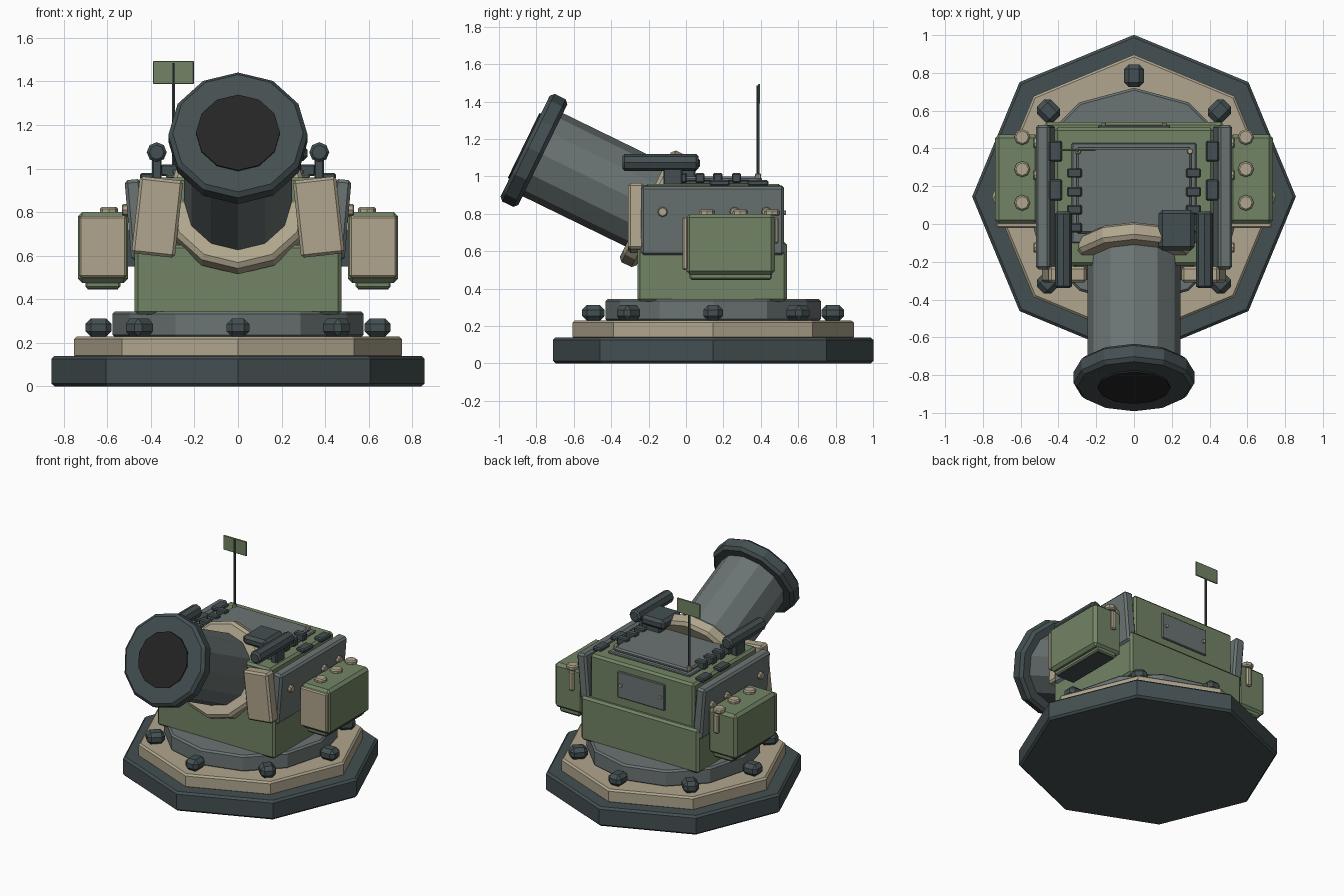
import bpy, math
from mathutils import Vector

if "Cube" in bpy.data.objects:
    bpy.data.objects.remove(bpy.data.objects["Cube"])


def srgb(r, g, b):
    f = lambda c: (c / 255 / 12.92) if c < 10 else ((c / 255 + 0.055) / 1.055) ** 2.4
    return (f(r), f(g), f(b), 1)


def material(name, rgb):
    m = bpy.data.materials.new(name)
    m.diffuse_color = srgb(*rgb)
    m.use_nodes = True
    m.node_tree.nodes["Principled BSDF"].inputs["Base Color"].default_value = m.diffuse_color
    return m


GREEN = material("olive_green", (114, 132, 101))
BEIGE = material("sand_beige", (176, 166, 142))
GREY = material("steel_grey", (106, 116, 115))
DARK = material("dark_slate", (68, 79, 81))
BLACK = material("bore_black", (37, 37, 37))


def finish(name, mat, bevel):
    o = bpy.context.object
    o.name = name
    o.data.materials.append(mat)
    if bevel:
        b = o.modifiers.new("bevel", "BEVEL")
        b.width = bevel
        b.segments = 1
        b.limit_method = "ANGLE"
        b.angle_limit = math.radians(50)
    return o


def box(name, mat, lo, hi, bevel=0.012, rot=(0, 0, 0)):
    """Bevelled box given by two opposite corners."""
    lo, hi = Vector(lo), Vector(hi)
    bpy.ops.mesh.primitive_cube_add(size=1, location=(lo + hi) / 2, rotation=rot)
    o = bpy.context.object
    for v in o.data.vertices:
        v.co = v.co * (hi - lo)
    return finish(name, mat, bevel)


def cyl(name, mat, loc, r, depth, sides=8, rot=(0, 0, 0), bevel=0.012):
    bpy.ops.mesh.primitive_cylinder_add(vertices=sides, radius=r, depth=depth,
                                        location=loc, rotation=rot)
    return finish(name, mat, bevel)


def sided_box(name, mat, s, lo, hi, bevel=0.012, rot=(0, 0, 0)):
    """Box mirrored to side s (+1 or -1)."""
    x = sorted((s * lo[0], s * hi[0]))
    return box(name, mat, (x[0], *lo[1:]), (x[1], *hi[1:]), bevel, rot)


# Stepped base
CY = 0.145
cyl("base_plate", DARK, (0, CY, 0.07), 0.857, 0.14, 8, bevel=0)
b = bpy.context.object.modifiers.new("bevel", "BEVEL")
b.width, b.segments, b.angle_limit = 0.014, 1, math.radians(50)
cyl("base_step", BEIGE, (0, CY, 0.18), 0.752, 0.10, 8)
cyl("turntable", GREY, (0, CY, 0.285), 0.576, 0.12, 12)

# Ring of base bolts
for i in range(8):
    a = i * math.pi / 4
    c = Vector((0.64 * math.sin(a), CY + 0.64 * math.cos(a), 0.27))
    box("base_bolt", DARK, c - Vector((0.052, 0.06, 0.042)),
        c + Vector((0.052, 0.06, 0.042)), 0.025, (0, 0, -a))

# Turret body
box("lower_body", GREEN, (-0.475, -0.26, 0.33), (0.475, 0.54, 0.65), 0.015)
box("upper_body", GREEN, (-0.42, -0.22, 0.60), (0.42, 0.51, 0.96), 0.015)
box("roof_base", GREY, (-0.33, -0.10, 0.955), (0.33, 0.43, 0.975), 0.006)
box("roof_hatch", GREY, (-0.305, -0.05, 0.97), (0.305, 0.405, 1.0), 0.01)
box("back_panel", GREY, (-0.19, 0.50, 0.71), (0.19, 0.522, 0.90), 0.005)
for s in (-1, 1):
    cyl("panel_rivet", BEIGE, (s * 0.16, 0.525, 0.805), 0.012, 0.02, 8,
        (math.pi / 2, 0, 0), 0)

# Parts on both sides
for s in (-1, 1):
    sided_box("side_plate", GREY, s, (0.43, -0.24, 0.58), (0.505, 0.525, 0.95),
              0.014, (0, s * math.radians(5), 0))
    sided_box("front_plate", BEIGE, s, (0.27, -0.31, 0.60), (0.47, -0.225, 0.955),
              0.013, (0, -s * math.radians(6.3), 0))
    for y in (-0.125, 0.26, 0.43):
        cyl("plate_bolt", BEIGE, (s * 0.515, y, 0.81), 0.027, 0.035, 8,
            (0, math.pi / 2, 0), 0.005)
    # Roof pads and clips
    for y in (0.385, 0.18):
        sided_box("roof_pad", DARK, s, (0.38, y - 0.055, 0.95), (0.45, y + 0.055, 0.98), 0.008)
    for y in (0.27, 0.17, 0.075, -0.02):
        sided_box("roof_clip", DARK, s, (0.275, y - 0.025, 0.965), (0.355, y + 0.025, 1.018), 0.007)
    # Smoke tube on its bracket
    cyl("side_tube", DARK, (s * 0.373, -0.137, 1.075), 0.046, 0.405, 8,
        (math.pi / 2, 0, 0), 0.012)
    sided_box("tube_bracket", DARK, s, (0.35, -0.12, 0.95), (0.395, -0.02, 1.05), 0.006)
    # Storage box
    sided_box("storage_box", GREEN, s, (0.505, 0.0, 0.475), (0.735, 0.475, 0.80), 0.02)
    sided_box("storage_front", BEIGE, s, (0.512, -0.02, 0.50), (0.728, 0.01, 0.782), 0.008)
    sided_box("storage_foot", GREEN, s, (0.54, 0.02, 0.45), (0.70, 0.46, 0.49), 0.008)
    sided_box("storage_underside", DARK, s, (0.55, 0.03, 0.445), (0.69, 0.45, 0.451), 0)
    sided_box("storage_arm", DARK, s, (0.46, 0.08, 0.55), (0.51, 0.40, 0.72), 0)
    sided_box("storage_latch", BEIGE, s, (0.565, 0.47, 0.64), (0.605, 0.495, 0.78), 0.008)
    for y in (0.46, 0.29, 0.112):
        cyl("storage_knob", BEIGE, (s * 0.592, y, 0.805), 0.042, 0.035, 8, bevel=0.008)

# Mortar barrel, built along one tilted axis
TILT = math.radians(64)
AXIS = Vector((0, -math.sin(TILT), math.cos(TILT)))
MUZZLE = Vector((0, -0.86, 1.162))


def on_barrel(name, mat, front, back, r, bevel):
    """Twelve-sided disc between two distances behind the muzzle face."""
    return cyl(name, mat, MUZZLE - AXIS * (front + back) / 2, r, back - front, 12,
               (TILT, 0, 0), bevel)


on_barrel("barrel", GREY, 0.05, 0.80, 0.247, 0)
on_barrel("muzzle_ring", DARK, 0, 0.105, 0.32, 0.02)
on_barrel("bore", BLACK, -0.009, 0.02, 0.193, 0)
on_barrel("barrel_collar", BEIGE, 0.715, 0.815, 0.332, 0.02)

# Sight box beside the barrel
box("sight_box", DARK, (0.13, -0.14, 1.035), (0.32, 0.075, 1.105), 0.02)
box("sight_mount", DARK, (0.18, -0.07, 0.95), (0.29, 0.05, 1.05), 0.006)

# Antenna with a small flag plate
cyl("antenna", DARK, (-0.297, 0.385, 1.235), 0.008, 0.50, 6, bevel=0)
for s in (-1, 1):
    cyl("antenna_socket", BEIGE, (s * 0.297, 0.385, 1.0), 0.017, 0.03, 8, bevel=0.004)
box("antenna_flag", GREEN, (-0.39, 0.386, 1.388), (-0.203, 0.396, 1.494), 0.003)
